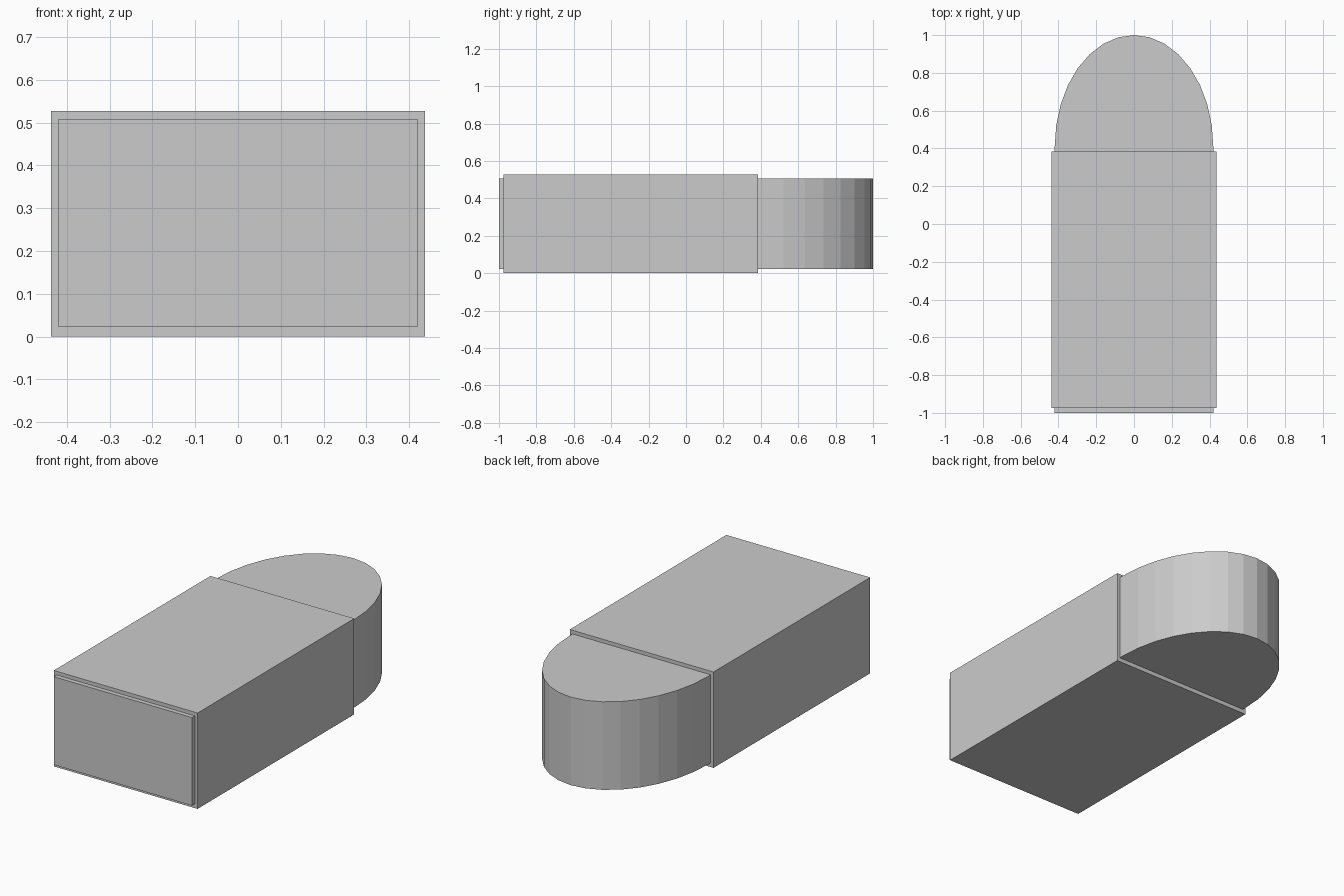
import bpy, bmesh, math

if "Cube" in bpy.data.objects:
    bpy.data.objects.remove(bpy.data.objects["Cube"])


def prism(name, outline, z0, z1):
    """Extrude a flat outline (x, y) from z0 up to z1."""
    bm = bmesh.new()
    face = bm.faces.new([bm.verts.new((x, y, z0)) for x, y in outline])
    top = bmesh.ops.extrude_face_region(bm, geom=[face])["geom"]
    verts = [v for v in top if isinstance(v, bmesh.types.BMVert)]
    bmesh.ops.translate(bm, verts=verts, vec=(0, 0, z1 - z0))
    bmesh.ops.recalc_face_normals(bm, faces=bm.faces)
    mesh = bpy.data.meshes.new(name)
    bm.to_mesh(mesh)
    bm.free()
    obj = bpy.data.objects.new(name, mesh)
    bpy.context.collection.objects.link(obj)
    return obj


# Inner block: straight sides with a faceted half-ellipse end
half_w, arc_y, arc_len, steps = 0.42, 0.406, 0.594, 16
outline = [(-half_w, -1.0), (half_w, -1.0)]
for i in range(steps + 1):
    a = math.pi * i / steps
    outline.append((half_w * math.cos(a), arc_y + arc_len * math.sin(a)))
prism("rounded_block", outline, 0.023, 0.507)

# Sleeve: slightly larger box wrapped round the block
w, y0, y1 = 0.437, -0.975, 0.385
prism("sleeve", [(-w, y0), (w, y0), (w, y1), (-w, y1)], 0.0, 0.527)
